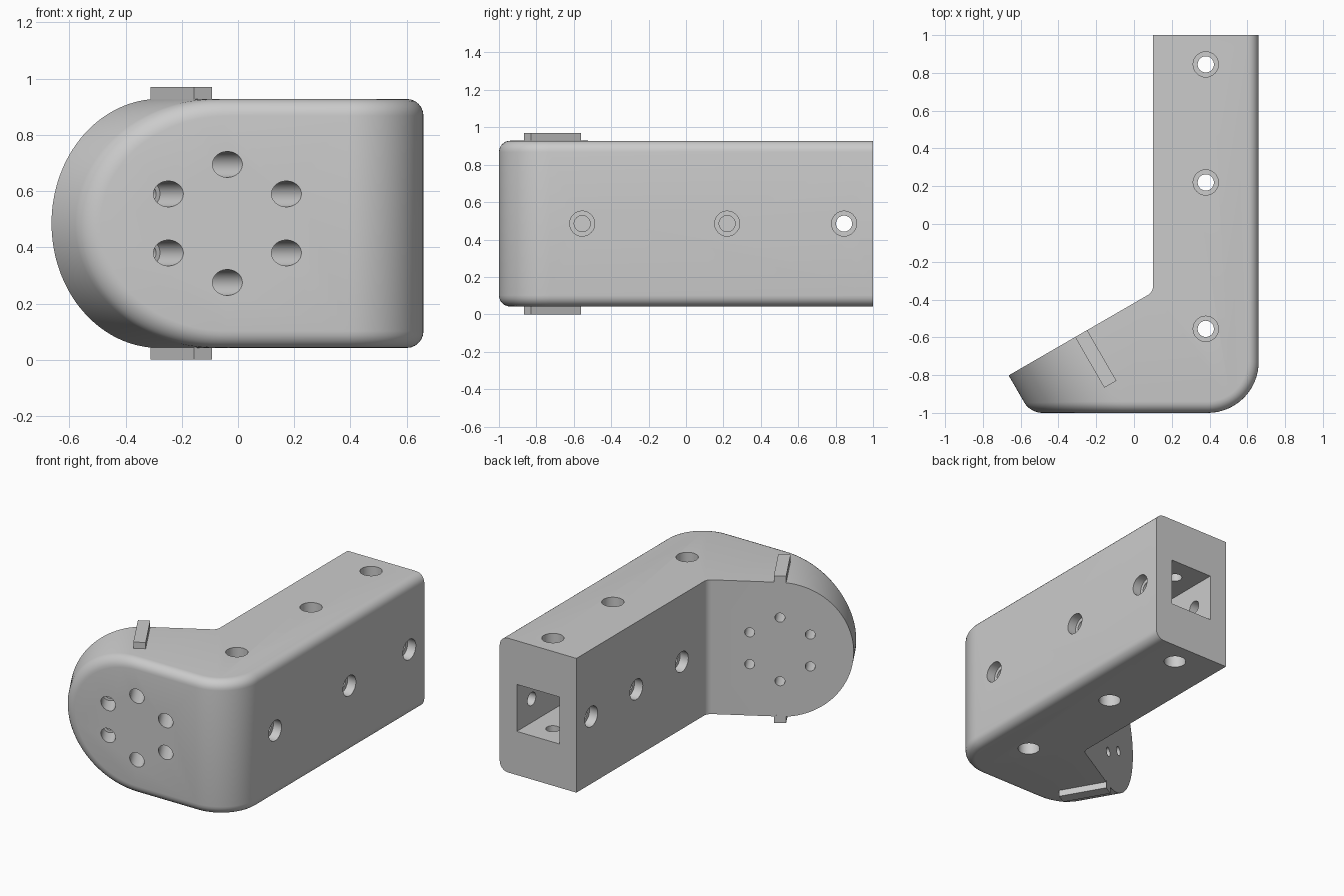
import bpy, bmesh
from math import radians, pi, cos, sin
from mathutils import Vector, Matrix

old = bpy.data.objects.get("Cube")
if old:
    bpy.data.objects.remove(old, do_unlink=True)

grey = bpy.data.materials.new("plain_grey")
grey.use_nodes = True
grey.diffuse_color = (0.6, 0.6, 0.6, 1)
grey.node_tree.nodes["Principled BSDF"].inputs["Base Color"].default_value = (0.6, 0.6, 0.6, 1)

MID_Z, RADIUS = 0.485, 0.443
FLANGE = Vector((-0.28, -0.58, MID_Z))            # centre of the angled back face
AXIS = Vector((sin(pi / 6), -cos(pi / 6), 0))     # into the flange
SIDE = Vector((cos(pi / 6), sin(pi / 6), 0))      # along the flange
UP = Vector((0, 0, 1))


def finish(name, bm):
    bmesh.ops.recalc_face_normals(bm, faces=bm.faces)
    mesh = bpy.data.meshes.new(name)
    bm.to_mesh(mesh)
    bm.free()
    mesh.materials.append(grey)
    ob = bpy.data.objects.new(name, mesh)
    bpy.context.collection.objects.link(ob)
    return ob


def loft(name, rings):
    """Closed solid through a list of matching point rings."""
    bm = bmesh.new()
    loops = [[bm.verts.new(p) for p in ring] for ring in rings]
    n = len(loops[0])
    for a, b in zip(loops, loops[1:]):
        for i in range(n):
            j = (i + 1) % n
            bm.faces.new((a[i], a[j], b[j], b[i]))
    bm.faces.new(loops[0])
    bm.faces.new(loops[-1])
    return finish(name, bm)


def box(name, origin, x, y, z):
    """Box with one corner at origin and three edge vectors."""
    base = [origin, origin + x, origin + x + y, origin + y]
    return loft(name, [base, [p + z for p in base]])


def cut(target, tool, operation="DIFFERENCE"):
    tool.hide_render = True
    mod = target.modifiers.new("cut", "BOOLEAN")
    mod.object, mod.operation, mod.solver = tool, operation, "EXACT"
    with bpy.context.temp_override(object=target, active_object=target):
        bpy.ops.object.modifier_apply(modifier=mod.name)
    bpy.data.objects.remove(tool, do_unlink=True)


def stepped_hole(target, start, direction, wide, ledge, narrow, end):
    """Counterbored hole starting just outside the surface."""
    p = direction.orthogonal().normalized()
    q = direction.cross(p)
    rings = []
    for r, d in ((wide, -0.05), (wide, ledge), (narrow, ledge), (narrow, end)):
        rings.append([start + direction * d + (p * cos(a) + q * sin(a)) * r
                      for a in (2 * pi * i / 32 for i in range(32))])
    cut(target, loft("hole_cutter", rings))


def arc(cx, cy, r, a0, a1, n):
    return [(cx + r * cos(radians(a0 + (a1 - a0) * i / n)),
             cy + r * sin(radians(a0 + (a1 - a0) * i / n))) for i in range(n + 1)]


# Body: bent plan outline with a rounded outer corner and a small inner fillet
outline = [(0.1, 1), (0.66, 1)] + arc(0.39, -0.73, 0.27, 0, -90, 16)
outline += [(-1.007, -1)] + arc(0.05, -0.332, 0.05, -60, 0, 6)
body = loft("bracket_body", [[Vector((x, y, z)) for x, y in outline] for z in (-0.3, 1.3)])

# Round the flange end by intersecting with a long D-shaped prism
section = [(3, -RADIUS)] + arc(0, 0, RADIUS, 270, 90, 64) + [(3, RADIUS)]
prism = loft("end_cutter", [[FLANGE + SIDE * u + UP * v + AXIS * t for u, v in section]
                            for t in (-3, 3)])
cut(body, prism, "INTERSECT")

# Fillet the rim of the front and outer walls only
bm = bmesh.new()
bm.from_mesh(body.data)
bmesh.ops.remove_doubles(bm, verts=bm.verts, dist=0.0001)
bm.normal_update()


def outer(f):
    return abs(f.normal.z) < 0.01 and f.normal.x - f.normal.y > 0.5


rim = [e for e in bm.edges if len(e.link_faces) == 2 and e.calc_face_angle() > 0.5
       and any(outer(f) for f in e.link_faces)
       and all(f.normal.y < 0.9 for f in e.link_faces)]
bmesh.ops.bevel(bm, geom=rim, offset=0.06, segments=6, profile=0.5, affect="EDGES")
bm.to_mesh(body.data)
bm.free()

# Square channel running down the arm
cut(body, box("channel_cutter", Vector((0.225, -0.7, MID_Z - 0.155)),
              Vector((0.31, 0, 0)), Vector((0, 1.8, 0)), Vector((0, 0, 0.31))))

# Counterbored holes on the four sides of the arm
for y in (0.845, 0.22, -0.555):
    for s in (1, -1):
        stepped_hole(body, Vector((0.38, y, MID_Z + s * RADIUS)), -s * UP, 0.067, 0.22, 0.043, 0.35)
    stepped_hole(body, Vector((0.66, y, MID_Z)), Vector((-1, 0, 0)), 0.067, 0.06, 0.043, 0.2)
for y in (0.845, 0.375, -0.1):
    stepped_hole(body, Vector((0.1, y, MID_Z)), Vector((1, 0, 0)), 0.067, 0.06, 0.043, 0.2)

# Ring of six screw holes through the flange, narrow at the back
for i in range(6):
    a = pi / 6 + i * pi / 3
    start = FLANGE + SIDE * 0.21 * cos(a) + UP * 0.21 * sin(a) + AXIS * 0.9
    stepped_hole(body, start, -AXIS, 0.046, 0.66, 0.03, 1)

# Locating tabs above and below the flange
tabs = []
for name, z in (("top_tab", 0.92), ("bottom_tab", 0)):
    corner = Vector((FLANGE.x, FLANGE.y, z)) - SIDE * 0.037
    tabs.append(box(name, corner, SIDE * 0.074, AXIS * 0.31, UP * 0.05))

bpy.ops.object.select_all(action="DESELECT")
body.select_set(True)
bpy.context.view_layer.objects.active = body
bpy.ops.object.shade_smooth_by_angle(angle=radians(30))
